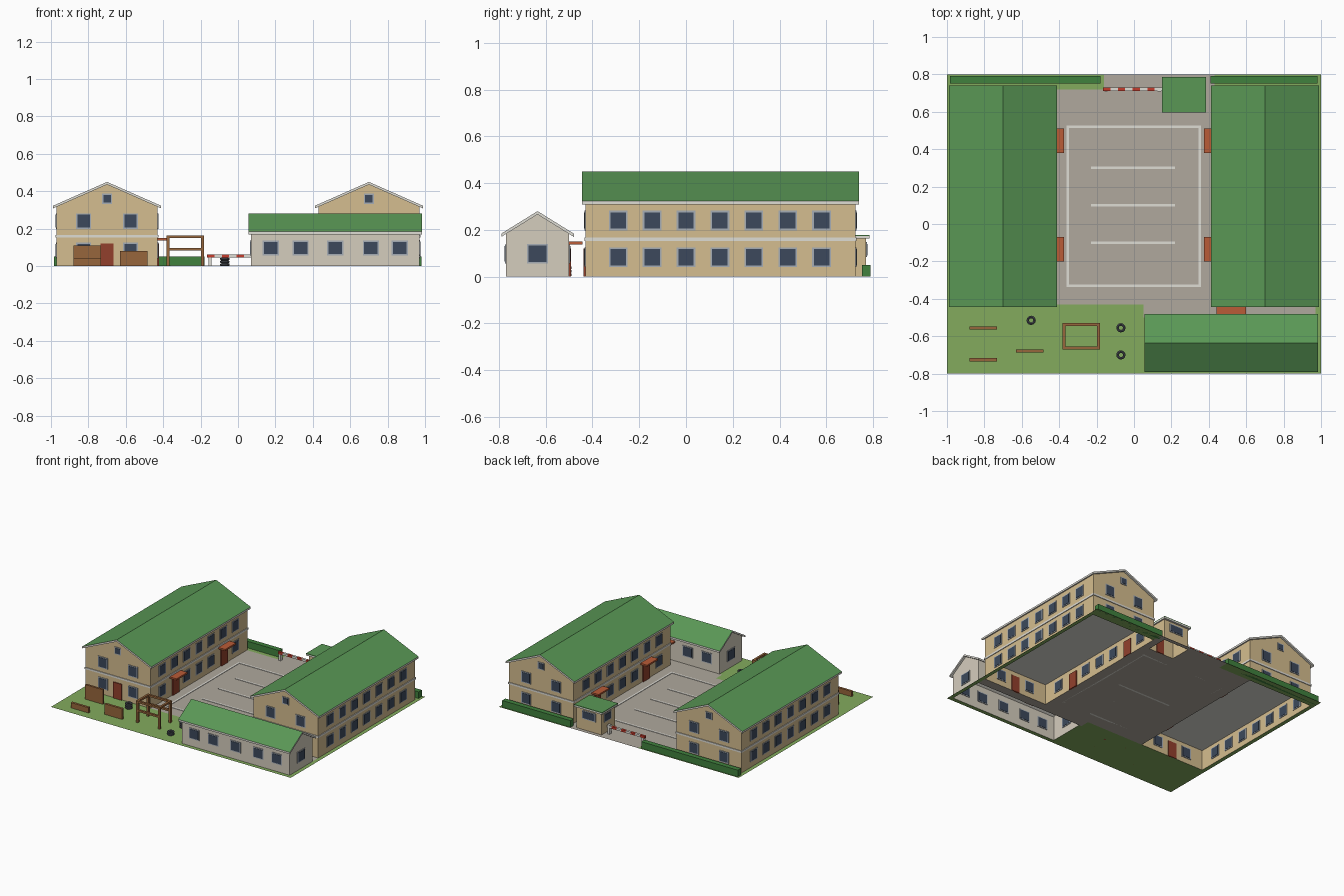
import bpy, bmesh, math
from mathutils import Matrix, Vector

if "Cube" in bpy.data.objects:
    bpy.data.objects.remove(bpy.data.objects["Cube"])


def material(name, r, g, b):
    m = bpy.data.materials.new(name)
    m.diffuse_color = [(c / 255) ** 2.2 for c in (r, g, b)] + [1]
    m.use_nodes = True
    m.node_tree.nodes["Principled BSDF"].inputs["Base Color"].default_value = m.diffuse_color
    return m


TAN = material("tan_wall", 212, 188, 142)
PALE = material("pale_wall", 212, 204, 188)
GREEN = material("roof_green", 90, 150, 86)
TRIM = material("trim", 222, 220, 212)
FRAME = material("window_frame", 165, 172, 180)
GLASS = material("glass", 62, 74, 92)
DOOR = material("door_red", 145, 66, 48)
AWNING = material("awning", 184, 92, 58)
WOOD = material("wood", 150, 102, 62)
GRASS = material("grass", 130, 170, 94)
PAVE = material("paving", 174, 167, 156)
HEDGE = material("hedge", 66, 128, 64)
RED = material("red", 196, 62, 48)
RUBBER = material("rubber", 74, 78, 84)


def finish(name, bm, *mats):
    me = bpy.data.meshes.new(name)
    bm.to_mesh(me)
    bm.free()
    for m in mats:
        me.materials.append(m)
    ob = bpy.data.objects.new(name, me)
    bpy.context.collection.objects.link(ob)
    return ob


def boxes(name, items, mat):
    """Boxes given as (x0, x1, y0, y1, z0, z1)."""
    bm = bmesh.new()
    for x0, x1, y0, y1, z0, z1 in items:
        mx = Matrix.Translation(((x0 + x1) / 2, (y0 + y1) / 2, (z0 + z1) / 2)) @ \
            Matrix.Diagonal((abs(x1 - x0), abs(y1 - y0), z1 - z0, 1))
        bmesh.ops.create_cube(bm, size=1, matrix=mx)
    return finish(name, bm, mat)


def prism(name, profile, a, b, along, mats, open_bottom=False, top=()):
    """Extrude a (u, z) profile from a to b along x or y."""
    bm = bmesh.new()
    pt = (lambda u, z, t: (u, t, z)) if along == "y" else (lambda u, z, t: (t, u, z))
    ends = [[bm.verts.new(pt(u, z, t)) for u, z in profile] for t in (a, b)]
    n = len(profile)
    for e in ends:
        bm.faces.new(e)
    for i in range(n):
        if open_bottom and i == n - 1:
            continue
        j = (i + 1) % n
        f = bm.faces.new((ends[0][i], ends[0][j], ends[1][j], ends[1][i]))
        f.material_index = 1 if i in top else 0
    bmesh.ops.recalc_face_normals(bm, faces=bm.faces)
    return finish(name, bm, *mats)


def gabled(name, c, half, eave, ridge, over, a, b, along, mat):
    """Hollow gabled walls plus a chevron roof, green on top."""
    t, o = 0.014, half + over
    slope = (ridge - eave) / o
    wz = ridge - t - slope * half
    prism(name + "_walls", [(c - half, 0), (c - half, wz), (c, ridge - t),
          (c + half, wz), (c + half, 0)], a, b, along, [mat], True)
    prism(name + "_roof", [(c - o, eave), (c, ridge), (c + o, eave), (c + o, eave - t),
          (c, ridge - t), (c - o, eave - t)], a - 0.015, b + 0.015, along,
          [TRIM, GREEN], False, (0, 1))


def windows(name, items):
    """Windows given as (x, y, z, facing axis, width, height)."""
    for part, mat, grow, depth in (("frames", FRAME, 0.007, 0.004), ("glass", GLASS, 0, 0.006)):
        out = []
        for x, y, z, axis, w, h in items:
            w2, h2 = w / 2 + grow, h / 2 + grow
            dx, dy = (depth, w2) if axis == "x" else (w2, depth)
            out.append((x - dx, x + dx, y - dy, y + dy, z - h2, z + h2))
        boxes(name + "_window_" + part, out, mat)


# Ground sheet with openings under the buildings
bm = bmesh.new()
xs = [-1, -.97, -.43, -.16, .05, .07, .165, .375, .43, .97, 1]
ys = [-.8, -.77, -.5, -.43, .61, .72, .77, .8]
holes = [(-.97, -.43, -.43, .72), (.43, .97, -.43, .72), (.07, .97, -.77, -.5), (.165, .375, .61, .77)]
for x0, x1 in zip(xs, xs[1:]):
    for y0, y1 in zip(ys, ys[1:]):
        x, y = (x0 + x1) / 2, (y0 + y1) / 2
        if any(a < x < b and c < y < d for a, b, c, d in holes):
            continue
        f = bm.faces.new([bm.verts.new(p) for p in ((x0, y0, 0), (x1, y0, 0), (x1, y1, 0), (x0, y1, 0))])
        yard = abs(x) < .43 and y > -.43 and not (x < -.16 and y > .72)
        f.material_index = int(yard or (.05 < x < .97 and -.5 < y < -.43))
bmesh.ops.remove_doubles(bm, verts=bm.verts, dist=1e-4)
finish("ground", bm, GRASS, PAVE)

# Yard markings
L = 0.003
boxes("yard_markings", [(-.362, .358, y - .007, y + .007, 0, L) for y in (-.33, .52)] +
      [(x - .007, x + .007, -.323, .513, 0, L) for x in (-.355, .351)] +
      [(-.23, .22, y - .007, y + .007, 0, L) for y in (-.1, .1, .3)], TRIM)

# Two mirrored two-storey blocks
COLS = [-.29 + .145 * i for i in range(7)]
DOORS = (-.135, .445)
for s, side in ((-1, "left"), (1, "right")):
    name = side + "_block"
    gabled(name, s * .7, .27, .323, .45, .018, -.43, .725, "y", TAN)
    boxes(name + "_belt", [(s * .7 - .275, s * .7 + .275, -.435, .73, .153, .167)], TRIM)
    wins = []
    for y in COLS:
        for z in (.083, .24):
            wins.append((s * .97, y, z, "x", .066, .07))
            if z > .1 or min(abs(y - d) for d in DOORS) > .03:
                wins.append((s * .43, y, z, "x", .066, .07))
    for y in (-.43, .725):
        wins += [(s * .7 + d, y, z, "y", .066, .07) for d in (-.125, .125) for z in (.083, .24)]
        wins.append((s * .7, y, .36, "y", .04, .04))
    windows(name, wins)
    boxes(name + "_doors", [(s * .422, s * .436, d - .038, d + .038, 0, .12) for d in DOORS] +
          [(s * .7 - .035, s * .7 + .035, -.438, -.425, 0, .12)], DOOR)
    boxes(name + "_awnings", [(s * .43, s * .373, d - .065, d + .065, .138, .15) for d in DOORS], AWNING)

# Single-storey front hall
gabled("front_hall", -.635, .135, .184, .28, .02, .07, .97, "x", PALE)
FX = (.175, .335, .52, .71, .865)
windows("front_hall", [(x, -.77, .097, "y", .072, .066) for x in FX] +
        [(x, -.5, .097, "y", .072, .066) for x in FX if x != .52] +
        [(x, -.635, .097, "x", .076, .07) for x in (.07, .97)])
boxes("front_hall_door", [(.48, .56, -.504, -.492, 0, .12)], DOOR)
boxes("front_hall_awning", [(.44, .6, -.5, -.443, .138, .15)], AWNING)

# Guard booth
prism("booth_walls", [(.61, 0), (.61, .163), (.77, .163), (.77, 0)], .165, .375, "x", [TAN], True)
boxes("booth_eave", [(.15, .385, .597, .785, .162, .173)], TRIM)
boxes("booth_roof", [(.15, .385, .597, .785, .173, .178)], GREEN)
windows("booth", [(.27, .77, .115, "y", .1, .05), (.165, .7, .115, "x", .07, .05)])
boxes("booth_door", [(.25, .31, .603, .615, 0, .12)], DOOR)

# Striped barrier
step = .315 / 8
bars = [(-.165 + i * step, -.165 + (i + 1) * step, .711, .729, .046, .062) for i in range(8)]
boxes("barrier_red_stripes", bars[::2], RED)
boxes("barrier_white_stripes", bars[1::2], TRIM)
boxes("barrier_posts", [(x - .009, x + .009, .709, .731, 0, h) for x, h in ((-.15, .046), (.135, .07))], TRIM)

# Hedges
boxes("hedges", [(-.985, -.18, .752, .79, 0, .05), (.41, .98, .752, .79, 0, .05)], HEDGE)

# Obstacle course: plank walls and climbing frame
boxes("plank_walls", [(-.88, -.733, -.563, -.547, 0, .11), (-.88, -.733, -.734, -.716, 0, .04),
                      (-.63, -.485, -.688, -.67, 0, .08)], WOOD)
X, Y, r = (-.373, -.19), (-.663, -.537), .008
rails = [(x - r, x + r, y - r, y + r, 0, .15) for x in X for y in Y]
rails += [(X[0] - r, X[1] + r, y - r, y + r, z, z + .014) for y in Y for z in (.084, .15)]
rails += [(x - r, x + r, Y[0] + r, Y[1] - r, .15, .164) for x in X]
boxes("climbing_frame", rails, WOOD)

# Tyre stacks
bm = bmesh.new()
N, M = 12, 6
for tx, ty, count in ((-.55, -.515, 3), (-.07, -.555, 3), (-.07, -.7, 2)):
    for k in range(count):
        ring = [[bm.verts.new((tx + (.018 + .008 * math.cos(b)) * math.cos(a),
                               ty + (.018 + .008 * math.cos(b)) * math.sin(a),
                               .008 + .015 * k + .008 * math.sin(b)))
                 for b in (math.tau * j / M + math.pi / 2 for j in range(M))]
                for a in (math.tau * i / N for i in range(N))]
        for i in range(N):
            for j in range(M):
                p, q = ring[i], ring[(i + 1) % N]
                bm.faces.new((p[j], q[j], q[(j + 1) % M], p[(j + 1) % M]))
bmesh.ops.recalc_face_normals(bm, faces=bm.faces)
finish("tyre_stacks", bm, RUBBER)
